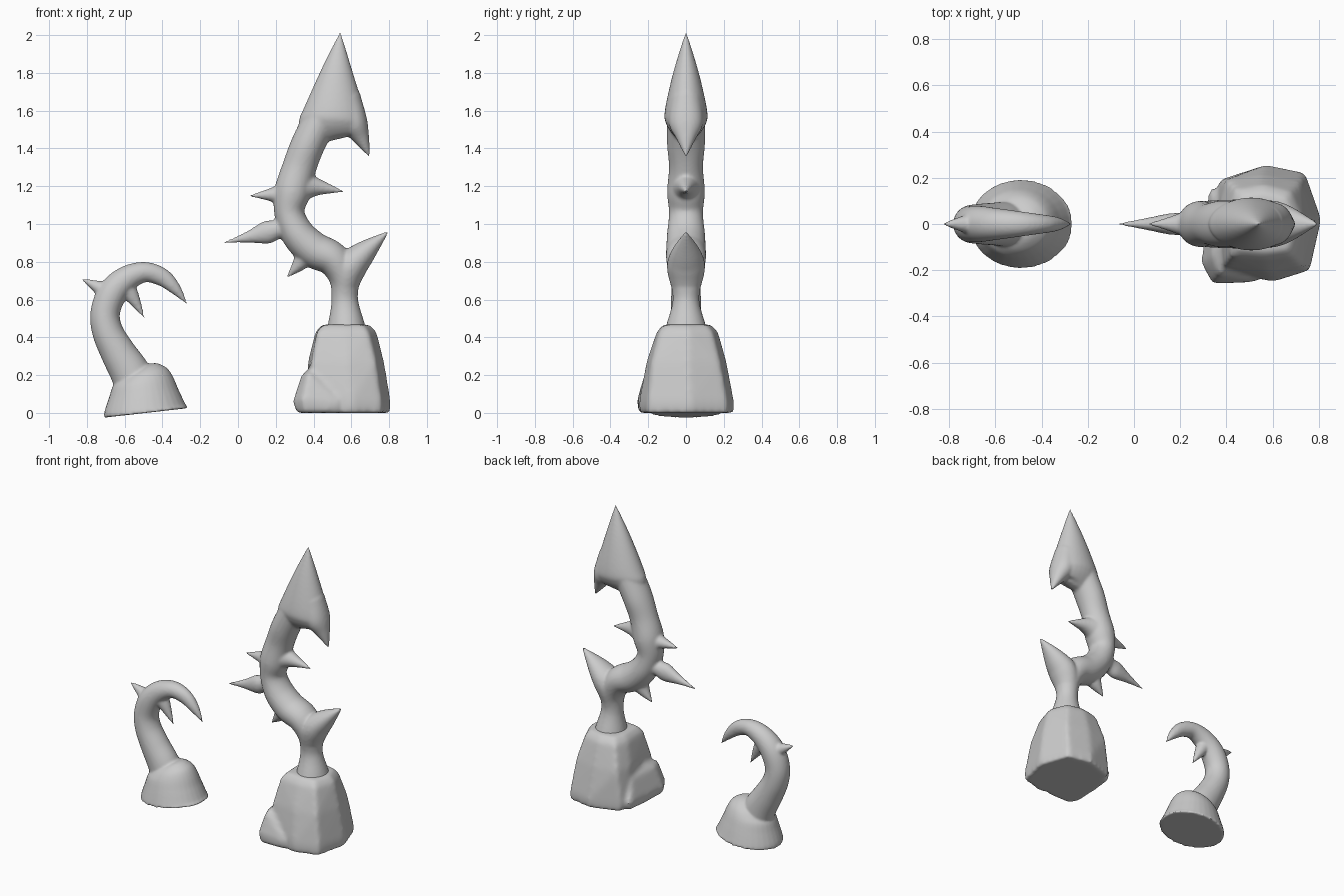
import bpy, bmesh, math
from mathutils import Vector


def spline(pts, steps=6):
    """Catmull-Rom interpolation of (x, z, r_in_plane, r_depth) points."""
    p = [Vector(q) for q in pts]
    p = [2 * p[0] - p[1]] + p + [2 * p[-1] - p[-2]]
    out = []
    for i in range(1, len(p) - 2):
        a, b, c, d = p[i - 1:i + 3]
        for k in range(steps):
            t = k / steps
            out.append(0.5 * (2 * b + (c - a) * t + (2 * a - 5 * b + 4 * c - d) * t * t
                              + (3 * b - a - 3 * c + d) * t ** 3))
    return out + [p[-2]]


def tube(bm, pts, tip=0.0, sides=32):
    """Elliptical tube along a path in the xz plane; tip extends a pointed end."""
    pts = [tuple(q) for q in pts]
    if tip:
        a, b = Vector(pts[-2][:2]), Vector(pts[-1][:2])
        b = b + (b - a).normalized() * tip
        pts[-1] = (b.x, b.y, 0.002, 0.002)
    path = spline(pts)
    rings = []
    for i, q in enumerate(path):
        a, b = path[max(i - 1, 0)], path[min(i + 1, len(path) - 1)]
        t = Vector((b[0] - a[0], b[1] - a[1])).normalized()
        rx, ry = max(q[2], 0.002), max(q[3], 0.002)
        ring = []
        for k in range(sides):
            w = 2 * math.pi * k / sides
            u = rx * math.cos(w)
            ring.append(bm.verts.new((q[0] + t.y * u, ry * math.sin(w), q[1] - t.x * u)))
        rings.append(ring)
    for a, b in zip(rings, rings[1:]):
        for k in range(sides):
            j = (k + 1) % sides
            bm.faces.new((a[k], a[j], b[j], b[k]))
    bm.faces.new(rings[0][::-1])
    bm.faces.new(rings[-1])


def hull(bm, pts):
    vs = [bm.verts.new(p) for p in pts]
    res = bmesh.ops.convex_hull(bm, input=vs)
    junk = [g for g in res["geom_interior"] if isinstance(g, bmesh.types.BMVert)]
    if junk:
        bmesh.ops.delete(bm, geom=junk, context='VERTS')


def finish(name, bm, voxel, smooth):
    """Fuse the overlapping pieces into one smooth skin."""
    bmesh.ops.recalc_face_normals(bm, faces=bm.faces)
    me = bpy.data.meshes.new(name)
    bm.to_mesh(me)
    bm.free()
    ob = bpy.data.objects.new(name, me)
    bpy.context.collection.objects.link(ob)
    r = ob.modifiers.new("fuse", 'REMESH')
    r.mode = 'VOXEL'
    r.voxel_size = voxel
    r.use_smooth_shade = True
    s = ob.modifiers.new("soften", 'SMOOTH')
    s.factor = 0.5
    s.iterations = smooth
    return ob


# Tall barbed spear: curved trunk
bm = bmesh.new()
tube(bm, [(.575, .42, .11, .12), (.572, .48, .095, .10), (.565, .6, .07, .07), (.56, .72, .08, .09),
          (.50, .815, .09, .105), (.40, .865, .095, .105), (.315, .95, .088, .10),
          (.272, 1.06, .08, .09), (.288, 1.17, .095, .10), (.325, 1.3, .09, .09),
          (.37, 1.42, .09, .10), (.44, 1.56, .09, .10)])
# Spear blade
tube(bm, [(.51, 1.445, .13, .02), (.505, 1.47, .17, .065), (.505, 1.53, .183, .105),
          (.51, 1.6, .163, .112), (.523, 1.8, .088, .068), (.54, 2.0, 0, 0)], .018)
# Blade barb
tube(bm, [(.55, 1.64, .11, .09), (.615, 1.53, .075, .09), (.655, 1.45, .042, .05),
          (.69, 1.37, 0, 0)], .02)
# Trunk spikes
tube(bm, [(.555, .62, .06, .065), (.59, .76, .085, .10), (.665, .845, .065, .08),
          (.785, .95, 0, 0)], .02)
tube(bm, [(.30, 1.0, .07, .07), (.21, .972, .052, .05), (.15, .955, .06, .045),
          (.05, .93, .03, .025), (-.06, .905, 0, 0)], .02)
tube(bm, [(.39, .89, .08, .08), (.335, .80, .045, .05), (.27, .73, 0, 0)], .02)
tube(bm, [(.27, 1.155, .08, .08), (.18, 1.155, .038, .04), (.08, 1.15, 0, 0)], .025)
tube(bm, [(.34, 1.2, .09, .08), (.425, 1.195, .045, .045), (.54, 1.175, 0, 0)], .025)
finish("barbed_spear", bm, 0.009, 5)

# Rough stone foot with a lump at its front left corner
bm = bmesh.new()
low = [(.40, -.20), (.36, .12), (.37, .19), (.57, .255), (.74, .22), (.81, .02), (.76, -.20), (.60, -.25)]
mid = [(.39, -.18), (.37, .08), (.40, .19), (.56, .215), (.72, .18), (.775, .01), (.73, -.18), (.58, -.21)]
top = [(.42, -.14), (.41, .05), (.44, .15), (.56, .17), (.68, .14), (.735, .01), (.69, -.14), (.57, -.155)]
hull(bm, [(x, y, 0) for x, y in low] + [(x, y, .06) for x, y in low]
     + [(x, y, .27) for x, y in mid] + [(x, y, .43) for x, y in top]
     + [(.57 + (x - .57) * .78, y * .78, .468) for x, y in top])
hull(bm, [(.31, -.19, 0), (.35, -.25, 0), (.52, -.25, 0), (.33, .14, 0), (.50, .1, 0),
          (.29, -.17, .06), (.34, -.26, .07), (.53, -.25, .06), (.325, .16, .06),
          (.335, -.14, .2), (.37, -.22, .21), (.355, .08, .19), (.45, -.20, .17), (.45, 0, .3)])
finish("stone_foot", bm, 0.014, 12)

# Small claw: flared foot
bm = bmesh.new()
tube(bm, [(-.488, 0, .225, .193), (-.49, .02, .218, .188), (-.495, .1, .186, .165),
          (-.50, .17, .158, .14), (-.51, .215, .12, .105), (-.52, .24, .05, .05)])
# Curved horn
tube(bm, [(-.53, .12, .11, .10), (-.575, .22, .105, .095), (-.635, .32, .093, .09),
          (-.69, .43, .082, .085), (-.703, .53, .078, .08), (-.665, .635, .078, .078),
          (-.59, .71, .068, .068), (-.495, .745, .054, .055), (-.405, .72, .048, .042),
          (-.335, .66, .032, .03), (-.28, .59, 0, 0)], .02)
# Horn spikes
tube(bm, [(-.66, .62, .07, .06), (-.745, .668, .034, .034), (-.81, .70, 0, 0)], .025)
tube(bm, [(-.61, .69, .06, .055), (-.56, .615, .038, .036), (-.505, .52, 0, 0)], .022)
finish("curved_claw", bm, 0.008, 5)
